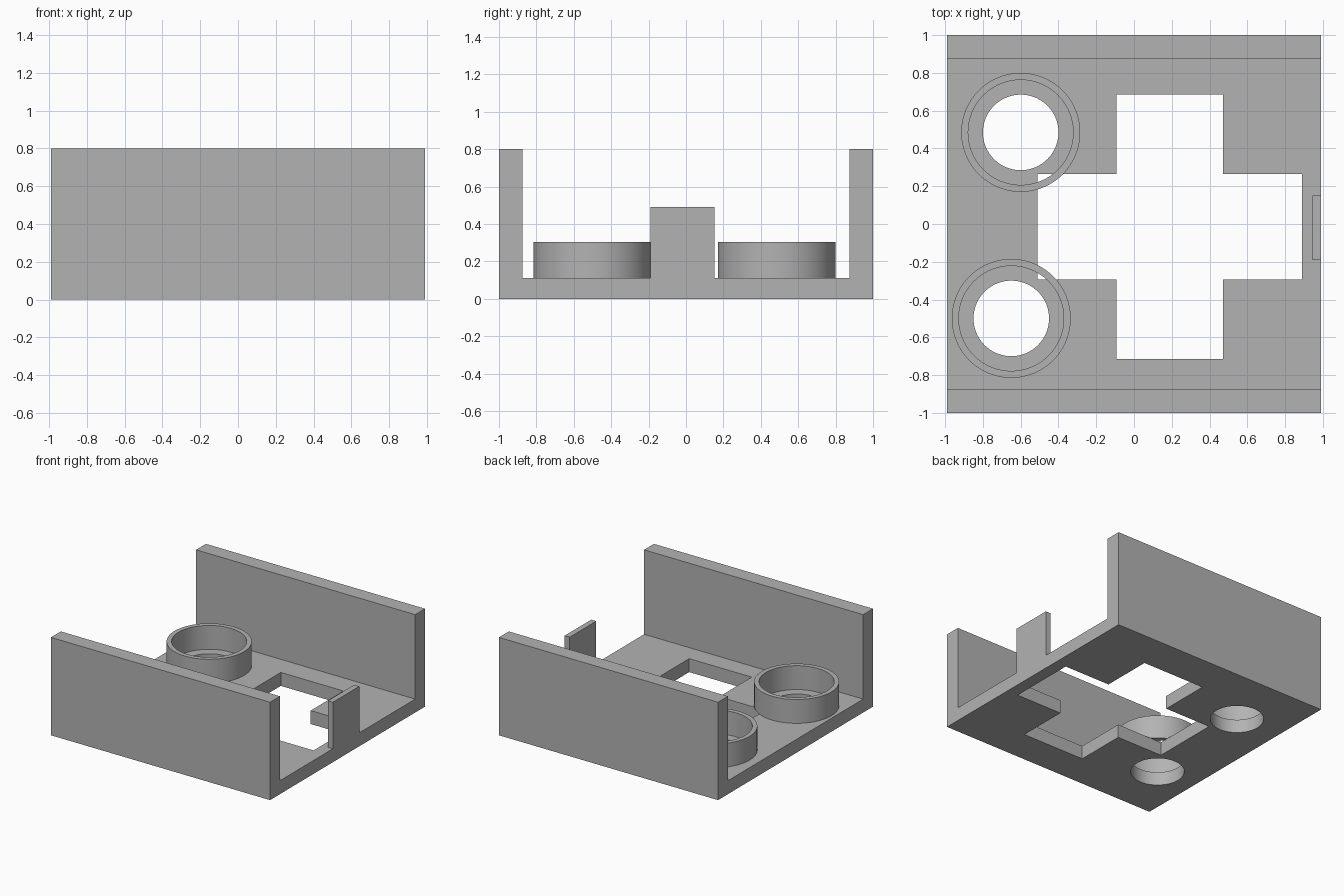
import bpy, bmesh, math
from mathutils import Vector

cube = bpy.data.objects.get("Cube")
if cube:
    bpy.data.objects.remove(cube, do_unlink=True)

grey = bpy.data.materials.new("plain grey")
grey.use_nodes = True
grey.diffuse_color = (0.45, 0.45, 0.45, 1)
grey.node_tree.nodes["Principled BSDF"].inputs["Base Color"].default_value = (0.45, 0.45, 0.45, 1)

HALF_X, FLOOR, WALL, WALL_TOP = 0.99, 0.11, 0.127, 0.8
RING_R, RING_BORE, RING_TOP, HOLE_R = 0.315, 0.278, 0.305, 0.2
SOCKETS = {"back": (-0.60, 0.485), "front": (-0.65, -0.50)}


def prism(name, outline, direction):
    """Extrude a closed outline of 3D points along a direction."""
    bm = bmesh.new()
    face = bm.faces.new([bm.verts.new(p) for p in outline])
    out = bmesh.ops.extrude_face_region(bm, geom=[face])
    verts = [g for g in out["geom"] if isinstance(g, bmesh.types.BMVert)]
    bmesh.ops.translate(bm, verts=verts, vec=Vector(direction))
    bmesh.ops.recalc_face_normals(bm, faces=bm.faces)
    mesh = bpy.data.meshes.new(name)
    bm.to_mesh(mesh)
    bm.free()
    mesh.materials.append(grey)
    obj = bpy.data.objects.new(name, mesh)
    bpy.context.collection.objects.link(obj)
    return obj


def circle(centre, radius, z, sides=96):
    steps = [2 * math.pi * i / sides for i in range(sides)]
    return [(centre[0] + radius * math.cos(a), centre[1] + radius * math.sin(a), z) for a in steps]


def activate(obj):
    bpy.ops.object.select_all(action="DESELECT")
    obj.select_set(True)
    bpy.context.view_layer.objects.active = obj


def cut(obj, cutter):
    """Subtract the cutter and discard it."""
    activate(obj)
    mod = obj.modifiers.new("cut", "BOOLEAN")
    mod.operation, mod.solver, mod.object = "DIFFERENCE", "EXACT", cutter
    bpy.ops.object.modifier_apply(modifier=mod.name)
    bpy.data.objects.remove(cutter, do_unlink=True)


def smooth(obj):
    activate(obj)
    bpy.ops.object.shade_smooth_by_angle(angle=math.radians(30))


# U-shaped channel: floor and two side walls
inner = 1 - WALL
section = [(-1, 0), (1, 0), (1, WALL_TOP), (inner, WALL_TOP), (inner, FLOOR),
           (-inner, FLOOR), (-inner, WALL_TOP), (-1, WALL_TOP)]
tray = prism("channel_tray", [(-HALF_X, y, z) for y, z in section], (2 * HALF_X, 0, 0))

# Cross-shaped opening through the floor
x0, x1, x2, x3 = -0.51, -0.093, 0.472, 0.89
y0, y1, y2, y3 = -0.715, -0.295, 0.265, 0.685
cross = [(x1, y0), (x2, y0), (x2, y1), (x3, y1), (x3, y2), (x2, y2),
         (x2, y3), (x1, y3), (x1, y2), (x0, y2), (x0, y1), (x1, y1)]
cut(tray, prism("cross_cutter", [(x, y, -0.1) for x, y in cross], (0, 0, 0.3)))

# Round sockets: a hole in the floor with a raised collar around it
for side, centre in SOCKETS.items():
    cut(tray, prism("hole_cutter", circle(centre, HOLE_R, -0.1), (0, 0, 0.3)))
    collar = prism(side + "_collar", circle(centre, RING_R, FLOOR), (0, 0, RING_TOP - FLOOR))
    cut(collar, prism("bore_cutter", circle(centre, RING_BORE, 0), (0, 0, 0.5)))
    smooth(collar)
smooth(tray)

# Upright tab at the open end
tab = [(0.945, -0.19), (HALF_X, -0.19), (HALF_X, 0.152), (0.945, 0.152)]
prism("end_tab", [(x, y, FLOOR) for x, y in tab], (0, 0, 0.49 - FLOOR))
